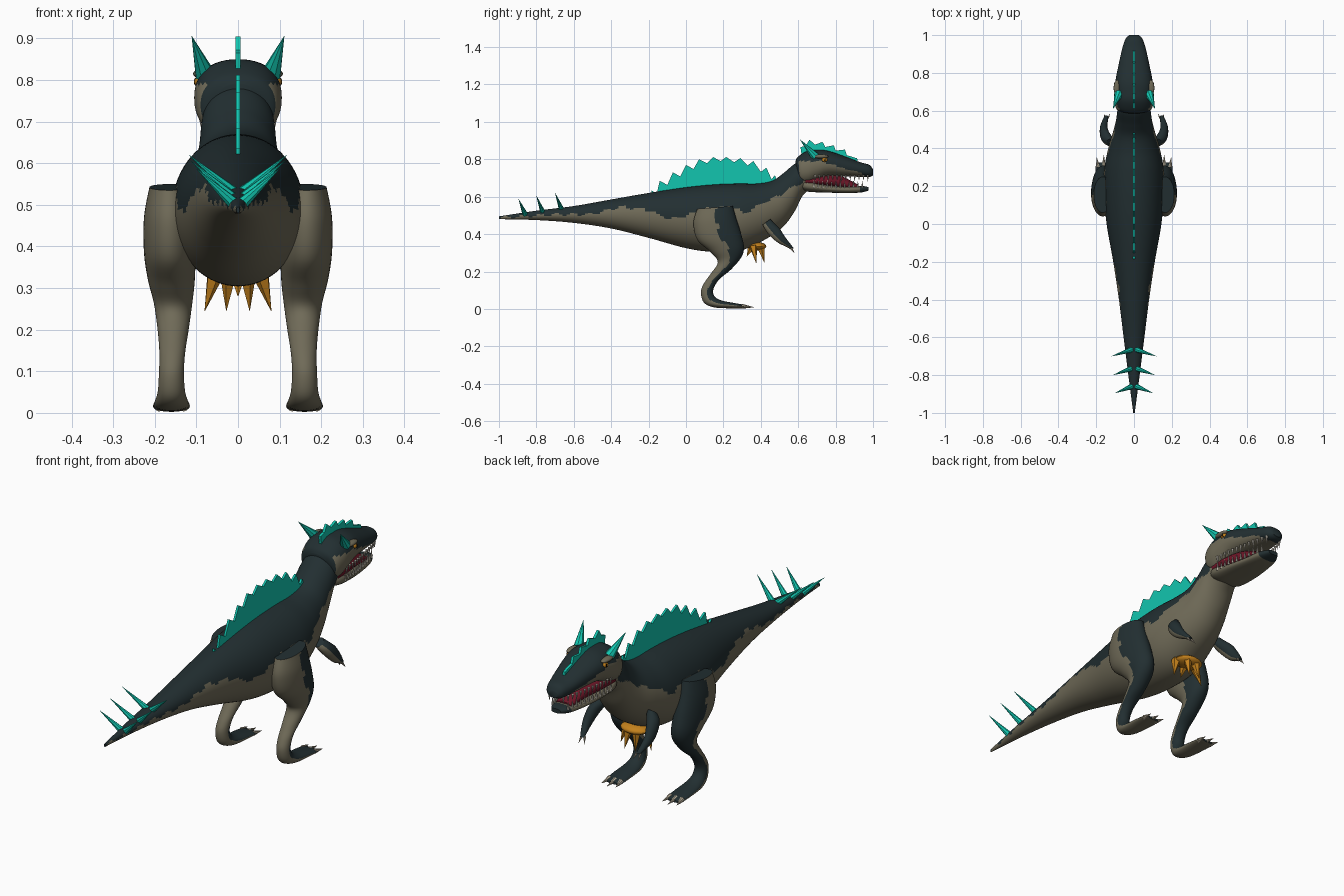
import bpy, bmesh, math
from mathutils import Vector, Matrix

if "Cube" in bpy.data.objects:
    bpy.data.objects.remove(bpy.data.objects["Cube"])


def material(name, rgb):
    m = bpy.data.materials.new(name)
    m.diffuse_color = (*rgb, 1)
    m.use_nodes = True
    m.node_tree.nodes["Principled BSDF"].inputs["Base Color"].default_value = m.diffuse_color
    return m


DARK = material("dark_hide", (0.016, 0.028, 0.031))
TAN = material("tan_hide", (0.16, 0.145, 0.097))
TEAL = material("teal_spines", (0.006, 0.56, 0.43))
ORANGE = material("orange_spikes", (0.55, 0.22, 0.012))
IVORY = material("ivory_teeth", (0.6, 0.56, 0.48))
CLAW = material("claw_bone", (0.42, 0.37, 0.28))
MAROON = material("mouth_red", (0.15, 0.008, 0.02))
BLACK = material("pupil_black", (0.003, 0.003, 0.003))


def finish(name, bm, mats, smooth=True):
    bmesh.ops.recalc_face_normals(bm, faces=bm.faces)
    me = bpy.data.meshes.new(name)
    bm.to_mesh(me)
    bm.free()
    ob = bpy.data.objects.new(name, me)
    bpy.context.collection.objects.link(ob)
    for m in mats:
        me.materials.append(m)
    if smooth:
        bpy.ops.object.select_all(action='DESELECT')
        ob.select_set(True)
        bpy.context.view_layer.objects.active = ob
        bpy.ops.object.shade_smooth_by_angle(angle=math.radians(45))
    return ob


def spline(rows, steps):
    """Catmull-Rom interpolation of rows of numbers."""
    out = []
    for i in range(len(rows) - 1):
        p0, p1 = rows[max(i - 1, 0)], rows[i]
        p2, p3 = rows[i + 1], rows[min(i + 2, len(rows) - 1)]
        for s in range(steps):
            t = s / steps
            out.append([0.5 * (2 * b + (c - a) * t + (2 * a - 5 * b + 4 * c - d) * t * t
                               + (3 * b - a - 3 * c + d) * t ** 3)
                        for a, b, c, d in zip(p0, p1, p2, p3)])
    return out + [list(rows[-1])]


def loft(name, rows, rule, steps=5, seg=32, power=1.0, side=1, mats=(DARK, TAN)):
    """Rows: upper y, upper z, lower y, lower z, half width, centre x."""
    bm = bmesh.new()
    rings = []
    for ty, tz, by, bz, w, cx in spline(rows, steps):
        ring = []
        for k in range(seg):
            a = 2 * math.pi * k / seg
            c, s = math.cos(a), math.sin(a)
            c = math.copysign(abs(c) ** power, c)
            s = math.copysign(abs(s) ** power, s)
            ring.append(bm.verts.new((side * (cx + w * s), (ty + by) / 2 + c * (ty - by) / 2,
                                      (tz + bz) / 2 + c * (tz - bz) / 2)))
        rings.append(ring)
    for r0, r1 in zip(rings, rings[1:]):
        for k in range(seg):
            j = (k + 1) % seg
            f = bm.faces.new((r0[k], r0[j], r1[j], r1[k]))
            f.material_index = rule(f.calc_center_median(), math.cos(2 * math.pi * (k + 0.5) / seg))
    bm.faces.new(rings[0])
    bm.faces.new(rings[-1])
    return finish(name, bm, mats)


def spikes(name, items, mat, sides=6):
    """Pointed cones given as (base, tip, radius)."""
    bm = bmesh.new()
    for base, tip, r in items:
        base, tip = Vector(base), Vector(tip)
        d = tip - base
        M = Matrix.Translation((base + tip) / 2) @ d.to_track_quat('Z', 'Y').to_matrix().to_4x4()
        bmesh.ops.create_cone(bm, cap_ends=True, segments=sides, radius1=r, radius2=0.0005,
                              depth=d.length, matrix=M)
    return finish(name, bm, [mat], False)


def plate(name, pts, mat, thick):
    """Thin upright plate with a (y, z) outline."""
    bm = bmesh.new()
    f = bm.faces.new([bm.verts.new((-thick / 2, y, z)) for y, z in pts])
    ext = bmesh.ops.extrude_face_region(bm, geom=[f], use_keep_orig=True)
    vs = [v for v in ext["geom"] if isinstance(v, bmesh.types.BMVert)]
    bmesh.ops.translate(bm, verts=vs, vec=(thick, 0, 0))
    return finish(name, bm, [mat], False)


def ball(name, loc, scale, mat):
    bm = bmesh.new()
    bmesh.ops.create_uvsphere(bm, u_segments=16, v_segments=10, radius=1,
                              matrix=Matrix.Translation(loc) @ Matrix.Diagonal((*scale, 1)))
    return finish(name, bm, [mat])


def lerp(pts, y):
    for (a, b), (c, d) in zip(pts, pts[1:]):
        if y <= c:
            return b + (d - b) * max(0, (y - a) / (c - a))
    return pts[-1][1]


# Body, tail and neck, dark above a ragged line
EDGE = [(-1, .488), (-.7, .505), (-.5, .505), (-.35, .545), (-.2, .53), (-.08, .475), (0, .5),
        (.1, .53), (.25, .55), (.31, .505), (.4, .56), (.5, .605), (.57, .65), (.66, .70)]
body_rule = lambda c, k: 0 if c.z > lerp(EDGE, c.y) + .008 * math.sin(c.y * 70) else 1
loft("body", [(-1, .495, -1, .48, .004, 0), (-.8, .525, -.8, .475, .03, 0),
              (-.6, .55, -.6, .46, .055, 0), (-.4, .585, -.4, .43, .08, 0),
              (-.2, .62, -.2, .38, .11, 0), (0, .65, 0, .325, .145, 0),
              (.15, .665, .15, .305, .157, 0), (.28, .67, .3, .315, .157, 0),
              (.38, .67, .43, .375, .135, 0), (.46, .685, .52, .44, .11, 0),
              (.52, .725, .58, .52, .095, 0), (.58, .775, .62, .60, .088, 0),
              (.63, .80, .66, .64, .08, 0)], body_rule, steps=10, seg=72)

# Head and jaws
HEAD_EDGE = [(.58, .79), (.72, .79), (.85, .75), (.93, .73), (.97, .70)]
loft("head", [(.585, .79, .60, .70, .05, 0), (.60, .815, .61, .665, .09, 0),
              (.65, .845, .65, .658, .104, 0), (.70, .85, .70, .68, .104, 0),
              (.76, .845, .76, .705, .098, 0), (.85, .815, .85, .708, .08, 0),
              (.93, .785, .93, .706, .062, 0), (.98, .77, .98, .705, .045, 0),
              (1.0, .745, 1.0, .715, .025, 0)],
     lambda c, k: 0 if c.z > lerp(HEAD_EDGE, c.y) or c.y < .605 else 1, steps=6, seg=48, power=.9)
loft("lower_jaw", [(.60, .69, .60, .645, .055, 0), (.65, .69, .65, .627, .085, 0),
                   (.75, .665, .75, .622, .08, 0), (.85, .655, .85, .62, .066, 0),
                   (.93, .658, .93, .622, .05, 0), (.975, .652, .975, .632, .025, 0)],
     lambda c, k: 0 if c.y > .935 else 1, steps=5, power=.8)
loft("mouth_lining", [(.64, .72, .64, .65, .082, 0), (.75, .72, .75, .65, .077, 0),
                      (.82, .715, .82, .64, .055, 0), (.92, .665, .92, .635, .04, 0)],
     lambda c, k: 0, steps=3, mats=(MAROON,))

# Teeth along both jaws
WIDTH = [(.68, .09), (.76, .084), (.85, .068), (.93, .052), (.98, .034)]
teeth = []
for s in (-1, 1):
    for i in range(13):
        y = .69 + i * .0235
        x, long = s * lerp(WIDTH, y), .022 + .007 * (i % 3 == 0)
        teeth.append(((x, y, .716), (x * .98, y, .71 - long), .0065))
        if i < 12:
            y -= .006
            x = s * (lerp(WIDTH, y) - .007)
            teeth.append(((x, y, .648), (x * 1.02, y, .662 + long), .0065))
spikes("teeth", teeth, IVORY)

# Eyes, brows and horns
for s, n in ((-1, "left"), (1, "right")):
    ball(n + "_eye", (s * .088, .74, .796), (.017, .018, .014), ORANGE)
    ball(n + "_pupil", (s * .102, .744, .796), (.004, .003, .009), BLACK)
    ball(n + "_brow", (s * .09, .72, .815), (.018, .042, .011), TAN)
spikes("horns", [((s * .08, .69, .815), (s * .111, .61, .905), .024) for s in (-1, 1)], TEAL, 8)

# Jagged crests along the back and the head
tips = [(-.185, .635), (-.14, .685), (-.07, .73), (0, .77), (.07, .80), (.145, .812),
        (.215, .812), (.29, .806), (.36, .79), (.43, .755), (.475, .715)]
outline = [(-.185, .60), tips[0]]
for (a, b), (c, d) in zip(tips, tips[1:]):
    outline += [((a + c) / 2 + .005, min(b, d) - .022), (c, d)]
plate("back_crest", outline + [(.49, .68), (.4, .65), (.2, .65), (0, .63)], TEAL, .01)
plate("head_crest", [(.62, .81), (.612, .865), (.64, .872), (.66, .905), (.69, .878), (.73, .893),
                     (.745, .866), (.79, .875), (.80, .846), (.85, .852), (.86, .822),
                     (.915, .805), (.92, .77), (.8, .81), (.7, .83)], TEAL, .012)

# Paired tail spikes
spikes("tail_spikes", [((s * .012, y, z), (s * tx, y - .035, tz), .015) for s in (-1, 1)
                       for y, z, tx, tz in ((-.665, .53, .118, .62), (-.765, .515, .112, .605),
                                            (-.86, .505, .1, .587))], TEAL, 8)

# Belly spikes on a flat pad
ball("belly_pad", (0, .38, .335), (.07, .05, .022), ORANGE)
spikes("belly_spikes", [((s * bx, by, .335), (s * tx, ty, .245), .022) for s in (-1, 1)
                        for bx, by, tx, ty in ((.055, .36, .08, .375), (.022, .40, .028, .42))]
       + [((0, .35, .33), (0, .325, .28), .02)], ORANGE, 5)

# Legs, arms and their claws
LEG = [(.25, .55, .06, .535, .048, .165), (.27, .48, .04, .46, .061, .165),
       (.295, .40, .06, .37, .062, .164), (.31, .33, .13, .305, .056, .16),
       (.295, .275, .17, .25, .046, .156), (.24, .21, .13, .185, .037, .156),
       (.175, .155, .095, .135, .031, .158), (.145, .10, .08, .09, .03, .16),
       (.155, .065, .095, .035, .033, .16), (.19, .045, .15, .008, .04, .16),
       (.25, .033, .25, .003, .044, .16), (.31, .022, .31, .003, .042, .16),
       (.325, .015, .325, .004, .03, .16)]
ARM = [(.45, .48, .41, .45, .02, .125), (.47, .46, .42, .43, .03, .138),
       (.50, .43, .445, .395, .026, .154), (.53, .385, .49, .355, .02, .16),
       (.56, .345, .54, .33, .014, .152), (.575, .325, .56, .318, .01, .146)]
for s, n in ((-1, "left"), (1, "right")):
    loft(n + "_leg", LEG, lambda c, k: 0 if k > .05 + .06 * math.sin(c.z * 60) else 1,
         steps=6, seg=40, side=s)
    loft(n + "_arm", ARM, lambda c, k: 0 if k > -.4 else 1, steps=5, seg=20, side=s)
    spikes(n + "_toe_claws", [((s * (.16 + d), .30, .015), (s * (.16 + d * 1.25), .365 - abs(d) * .4, .008),
                               .012) for d in (-.03, 0, .03)], CLAW, 8)
    spikes(n + "_finger_claws", [((s * (.146 + d), .562, .324), (s * (.142 + d * 1.8), .582, .298), .006)
                                 for d in (-.008, .008)], CLAW)
